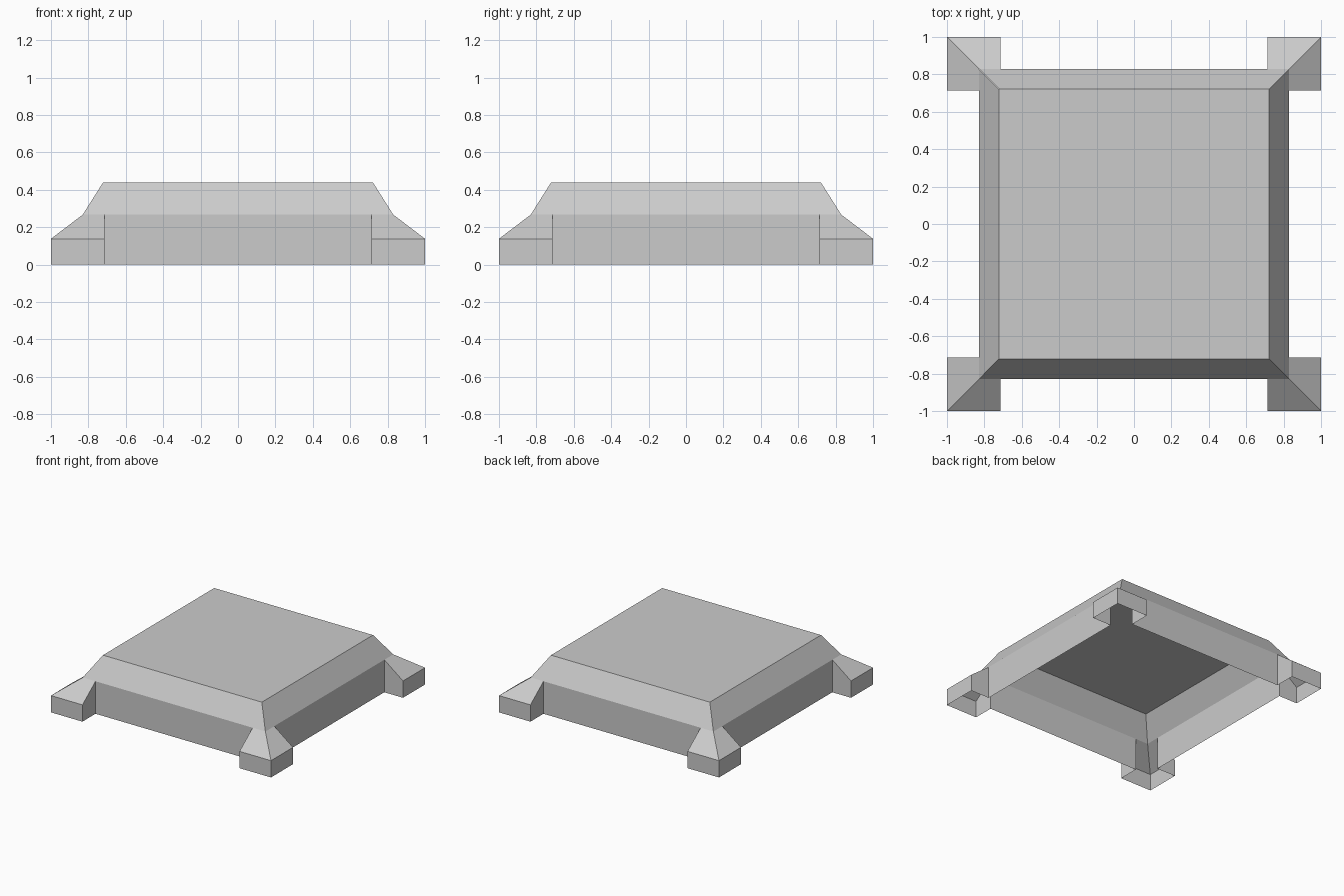
import bpy
from mathutils import Matrix
from math import pi

if "Cube" in bpy.data.objects:
    bpy.data.objects.remove(bpy.data.objects["Cube"])

TOP, WALL, OUT, GAP = 0.722, 0.83, 1.0, 0.714      # half widths
Z_TOP, Z_RIM, Z_FOOT = 0.438, 0.267, 0.138         # heights


def make(name, faces, turn=0):
    """Build an object from polygons, turned in quarter steps about z."""
    verts, polys = [], []
    for f in faces:
        polys.append([])
        for p in f:
            if p not in verts:
                verts.append(p)
            polys[-1].append(verts.index(p))
    me = bpy.data.meshes.new(name)
    me.from_pydata(verts, [], polys)
    me.transform(Matrix.Rotation(turn * pi / 2, 4, 'Z'))
    me.update()
    ob = bpy.data.objects.new(name, me)
    bpy.context.collection.objects.link(ob)
    return ob


# flat top
make("top_plate", [[(-TOP, -TOP, Z_TOP), (TOP, -TOP, Z_TOP),
                    (TOP, TOP, Z_TOP), (-TOP, TOP, Z_TOP)]])

sides = ["front", "right", "back", "left"]
corners = ["front_right", "back_right", "back_left", "front_left"]
for i in range(4):
    # bevelled slope below the top
    make(sides[i] + "_slope", [[(-WALL, -WALL, Z_RIM), (WALL, -WALL, Z_RIM),
                                (TOP, -TOP, Z_TOP), (-TOP, -TOP, Z_TOP)]], i)
    # upright wall between two feet
    make(sides[i] + "_wall", [[(-GAP, -WALL, 0), (GAP, -WALL, 0),
                               (GAP, -WALL, Z_RIM), (-GAP, -WALL, Z_RIM)]], i)

    # hollow corner foot, open below and towards the inside
    hip, tip, base = (WALL, -WALL, Z_RIM), (OUT, -OUT, Z_FOOT), (OUT, -OUT, 0)
    a_in, a_out, a_low, a_foot = ((GAP, -WALL, Z_RIM), (GAP, -OUT, Z_FOOT),
                                  (GAP, -OUT, 0), (GAP, -WALL, 0))
    b_in, b_out, b_low, b_foot = [(-y, -x, z) for x, y, z in
                                  (a_in, a_out, a_low, a_foot)]
    make(corners[i] + "_foot", [
        [a_in, a_out, tip, hip], [hip, tip, b_out, b_in],
        [a_low, base, tip, a_out], [base, b_low, b_out, tip],
        [a_foot, a_low, a_out, a_in], [b_low, b_foot, b_in, b_out]], i)
